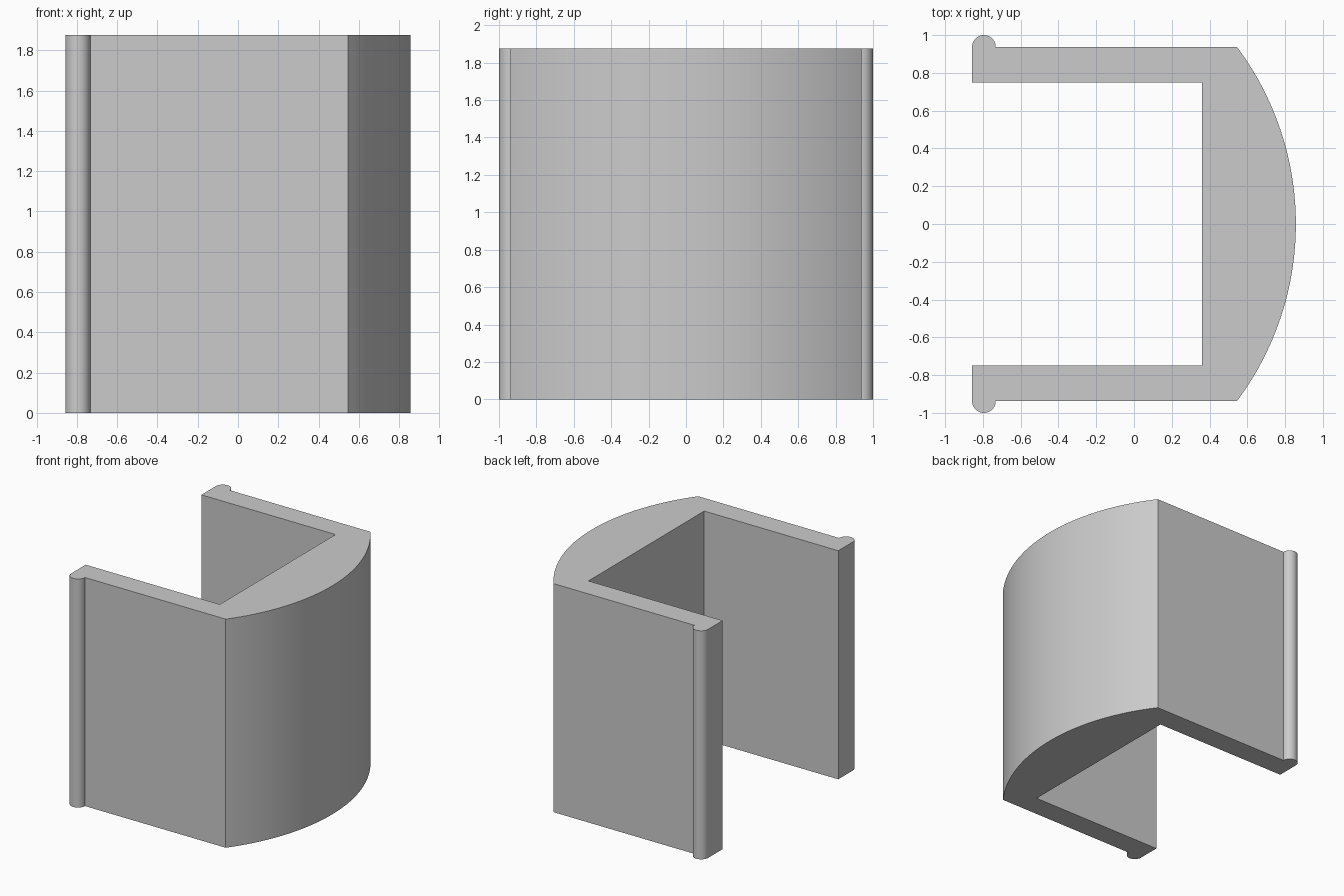
import bpy, bmesh, math

cube = bpy.data.objects.get("Cube")
if cube:
    bpy.data.objects.remove(cube, do_unlink=True)

HEIGHT = 1.875
LEFT, CORNER, TIP = -0.857, 0.545, 0.857   # x of open ends, arc corners, arc crown
INNER_X, INNER_Y, OUTER_Y = 0.36, 0.75, 0.9375
BEAD = 0.0625                              # radius of the rounded lip


def arc(cx, cy, radius, start, end, steps):
    return [(cx + radius * math.cos(start + (end - start) * i / steps),
             cy + radius * math.sin(start + (end - start) * i / steps))
            for i in range(steps + 1)]


# Half outline: inner corner, open end, rounded lip, outer wall
half = [(INNER_X, INNER_Y), (LEFT, INNER_Y)]
half += arc(LEFT + BEAD, OUTER_Y, BEAD, math.pi, 0, 24)

# Bowed outer face
rise = TIP - CORNER
radius = (OUTER_Y ** 2 + rise ** 2) / (2 * rise)
angle = math.asin(OUTER_Y / radius)
bow = arc(TIP - radius, 0, radius, angle, -angle, 64)
outline = half + bow + [(x, -y) for x, y in reversed(half)]

# Extrude the outline upwards
bm = bmesh.new()
base = bm.faces.new([bm.verts.new((x, y, 0)) for x, y in outline])
top = bmesh.ops.extrude_face_region(bm, geom=[base], use_keep_orig=True)["geom"]
bmesh.ops.translate(bm, vec=(0, 0, HEIGHT),
                    verts=[v for v in top if isinstance(v, bmesh.types.BMVert)])
bmesh.ops.recalc_face_normals(bm, faces=bm.faces)
mesh = bpy.data.meshes.new("channel_clip")
bm.to_mesh(mesh)
bm.free()
clip = bpy.data.objects.new("channel_clip", mesh)
bpy.context.collection.objects.link(clip)

# Plain grey material
grey = bpy.data.materials.new("plain_grey")
grey.use_nodes = True
colour = (0.6, 0.6, 0.6, 1)
grey.diffuse_color = colour
grey.node_tree.nodes["Principled BSDF"].inputs["Base Color"].default_value = colour
mesh.materials.append(grey)

# Smooth curved faces, keep sharp corners
bpy.ops.object.select_all(action="DESELECT")
clip.select_set(True)
bpy.context.view_layer.objects.active = clip
bpy.ops.object.shade_smooth_by_angle(angle=math.radians(30))
